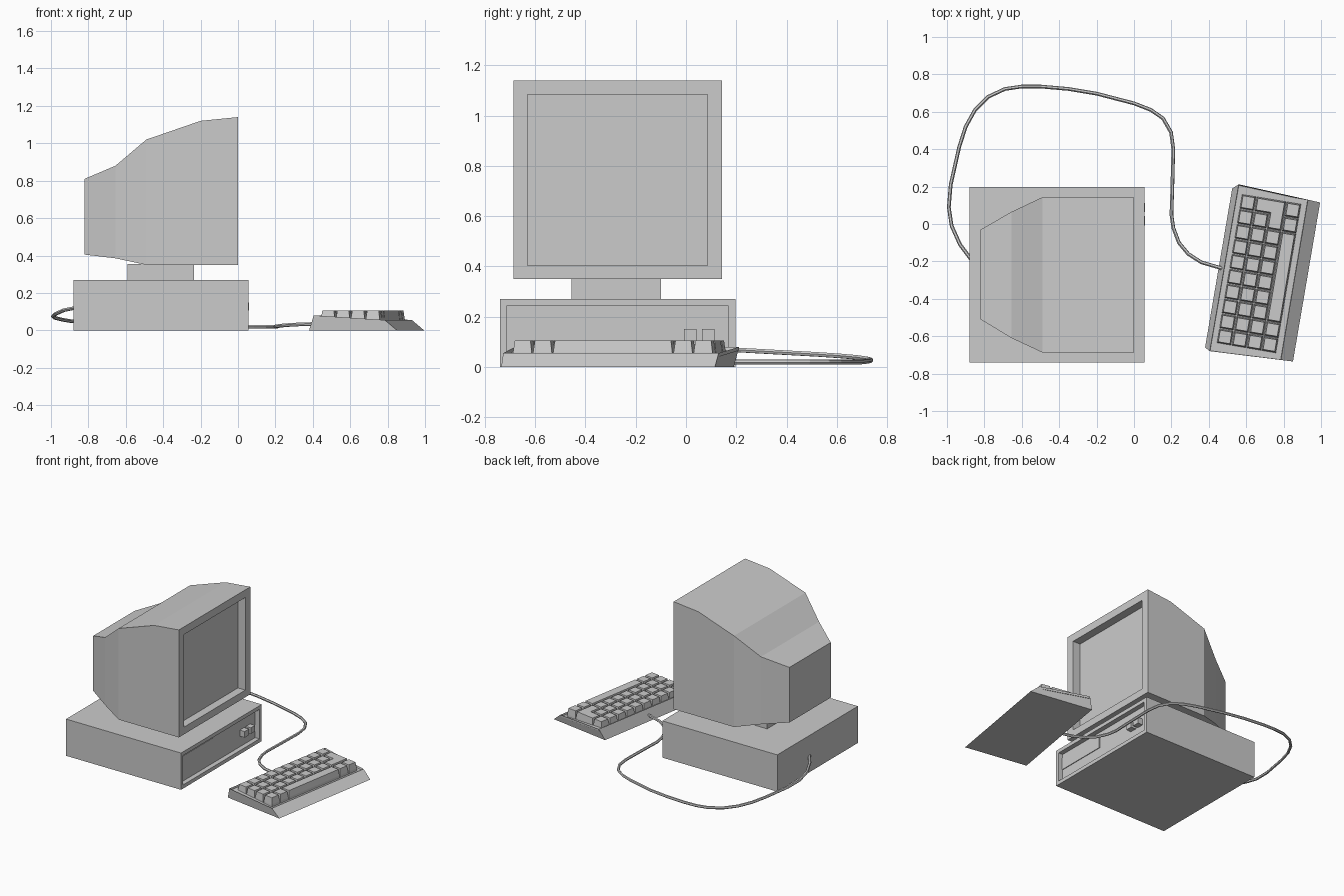
import bpy, bmesh
from mathutils import Vector

if "Cube" in bpy.data.objects:
    bpy.data.objects.remove(bpy.data.objects["Cube"])


def make(name, bm):
    bmesh.ops.recalc_face_normals(bm, faces=bm.faces)
    me = bpy.data.meshes.new(name)
    bm.to_mesh(me)
    bm.free()
    ob = bpy.data.objects.new(name, me)
    bpy.context.collection.objects.link(ob)
    return ob


def loft(bm, rings):
    """Skin closed rings of equal size; returns (first cap, last cap)."""
    vs = [[bm.verts.new(p) for p in r] for r in rings]
    n = len(vs[0])
    for a, b in zip(vs, vs[1:]):
        for i in range(n):
            j = (i + 1) % n
            bm.faces.new((a[i], a[j], b[j], b[i]))
    return bm.faces.new(vs[0]), bm.faces.new(vs[-1])


def rect_x(x, y0, y1, z0, z1):
    return [(x, y0, z0), (x, y1, z0), (x, y1, z1), (x, y0, z1)]


def box(name, x0, x1, y0, y1, z0, z1):
    bm = bmesh.new()
    loft(bm, [rect_x(x0, y0, y1, z0, z1), rect_x(x1, y0, y1, z0, z1)])
    return make(name, bm)


# Monitor: rectangular sections along x, ending in the recessed screen
bm = bmesh.new()
loft(bm, [
    rect_x(-0.82, -0.51, -0.03, 0.405, 0.81),
    rect_x(-0.655, -0.61, 0.065, 0.385, 0.88),
    rect_x(-0.49, -0.687, 0.143, 0.35, 1.02),
    rect_x(-0.20, -0.687, 0.143, 0.35, 1.12),
    rect_x(0.0, -0.687, 0.143, 0.35, 1.14),
    rect_x(0.0, -0.63, 0.085, 0.403, 1.083),
    rect_x(-0.06, -0.63, 0.085, 0.403, 1.083),
])
make("monitor", bm)
box("monitor_neck", -0.59, -0.235, -0.455, -0.10, 0.265, 0.355)

# Computer case with recessed front panel
bm = bmesh.new()
loft(bm, [
    rect_x(-0.88, -0.74, 0.197, 0, 0.27),
    rect_x(0.055, -0.74, 0.197, 0, 0.27),
    rect_x(0.055, -0.715, 0.17, 0.027, 0.243),
    rect_x(0.02, -0.715, 0.17, 0.027, 0.243),
])
make("computer_case", bm)
box("drive_panel", 0.015, 0.025, -0.714, -0.33, 0.125, 0.215)
for i, y in enumerate((-0.008, 0.063)):
    box(f"case_button_{i + 1}", 0.015, 0.06, y, y + 0.05, 0.105, 0.15)

# Keyboard body: slanted block with a shallow key well
bm = bmesh.new()
_, top = loft(bm, [
    [(0.38, -0.66, 0), (0.525, 0.19, 0), (0.995, 0.115, 0), (0.85, -0.735, 0)],
    [(0.405, -0.68, 0.08), (0.56, 0.212, 0.08), (0.93, 0.13, 0.055), (0.785, -0.727, 0.055)],
])
bmesh.ops.inset_region(bm, faces=[top], thickness=0.02)
bmesh.ops.inset_region(bm, faces=[top], thickness=0.002, depth=0)
bmesh.ops.translate(bm, verts=top.verts, vec=(0, 0, -0.015))
make("keyboard_body", bm)

# Keys: tapered caps on a rotated grid (4 columns by 10 rows)
U, V = Vector((0.986, -0.167, 0)), Vector((0.167, 0.986, 0))
ORIGIN = Vector((0.487, -0.604, 0))
PITCH = 0.081


def key(bm, cells):
    """Cap outlined by grid corners (column, row, inward u, inward v)."""
    rings = []
    for gap, z in ((0.002, 0.042), (0.003, 0.06), (0.009, 0.105)):
        rings.append([ORIGIN + U * (c * PITCH + du * gap) + V * (r * PITCH + dv * gap)
                      + Vector((0, 0, z)) for c, r, du, dv in cells])
    loft(bm, rings)


def block(c0, c1, r0, r1):
    a, b, c, d = c0 - 0.5, c1 + 0.5, r0 - 0.5, r1 + 0.5
    return [(a, c, 1, 1), (b, c, -1, 1), (b, d, -1, -1), (a, d, 1, -1)]


bm = bmesh.new()
for row in range(10):
    for col in range(4):
        in_enter = (col, row) in ((1, 9), (2, 9), (2, 8))
        in_space = col == 3 and 2 <= row <= 7
        if not in_enter and not in_space:
            key(bm, block(col, col, row, row))
make("letter_keys", bm)

bm = bmesh.new()
key(bm, block(3, 3, 2, 7))
make("space_bar", bm)

bm = bmesh.new()
key(bm, [(1.5, 7.5, 1, 1), (2.5, 7.5, -1, 1), (2.5, 9.5, -1, -1),
         (0.5, 9.5, 1, -1), (0.5, 8.5, 1, 1), (1.5, 8.5, 1, 1)])
make("enter_key", bm)

# Cable from the back of the case round to the keyboard
path = [(-0.87, -0.19, 0.12), (-0.93, -0.11, 0.108), (-0.975, -0.01, 0.088),
        (-0.99, 0.09, 0.075), (-0.98, 0.21, 0.067), (-0.935, 0.41, 0.056),
        (-0.90, 0.52, 0.05), (-0.85, 0.61, 0.044), (-0.78, 0.68, 0.038),
        (-0.69, 0.722, 0.032), (-0.60, 0.735, 0.028), (-0.50, 0.735, 0.026),
        (-0.35, 0.722, 0.023), (-0.20, 0.697, 0.02), (0, 0.645, 0.02),
        (0.09, 0.61, 0.02), (0.155, 0.565, 0.02), (0.198, 0.49, 0.02),
        (0.21, 0.40, 0.02), (0.205, 0.20, 0.02), (0.20, 0.05, 0.02),
        (0.21, -0.02, 0.022), (0.24, -0.10, 0.026), (0.29, -0.16, 0.03),
        (0.36, -0.205, 0.033), (0.48, -0.24, 0.036)]
cu = bpy.data.curves.new("keyboard_cable", 'CURVE')
cu.dimensions = '3D'
cu.bevel_depth = 0.01
cu.bevel_resolution = 1
cu.use_fill_caps = True
sp = cu.splines.new('POLY')
sp.points.add(len(path) - 1)
for pt, co in zip(sp.points, path):
    pt.co = (*co, 1)
sp.use_smooth = False
bpy.context.collection.objects.link(bpy.data.objects.new("keyboard_cable", cu))
